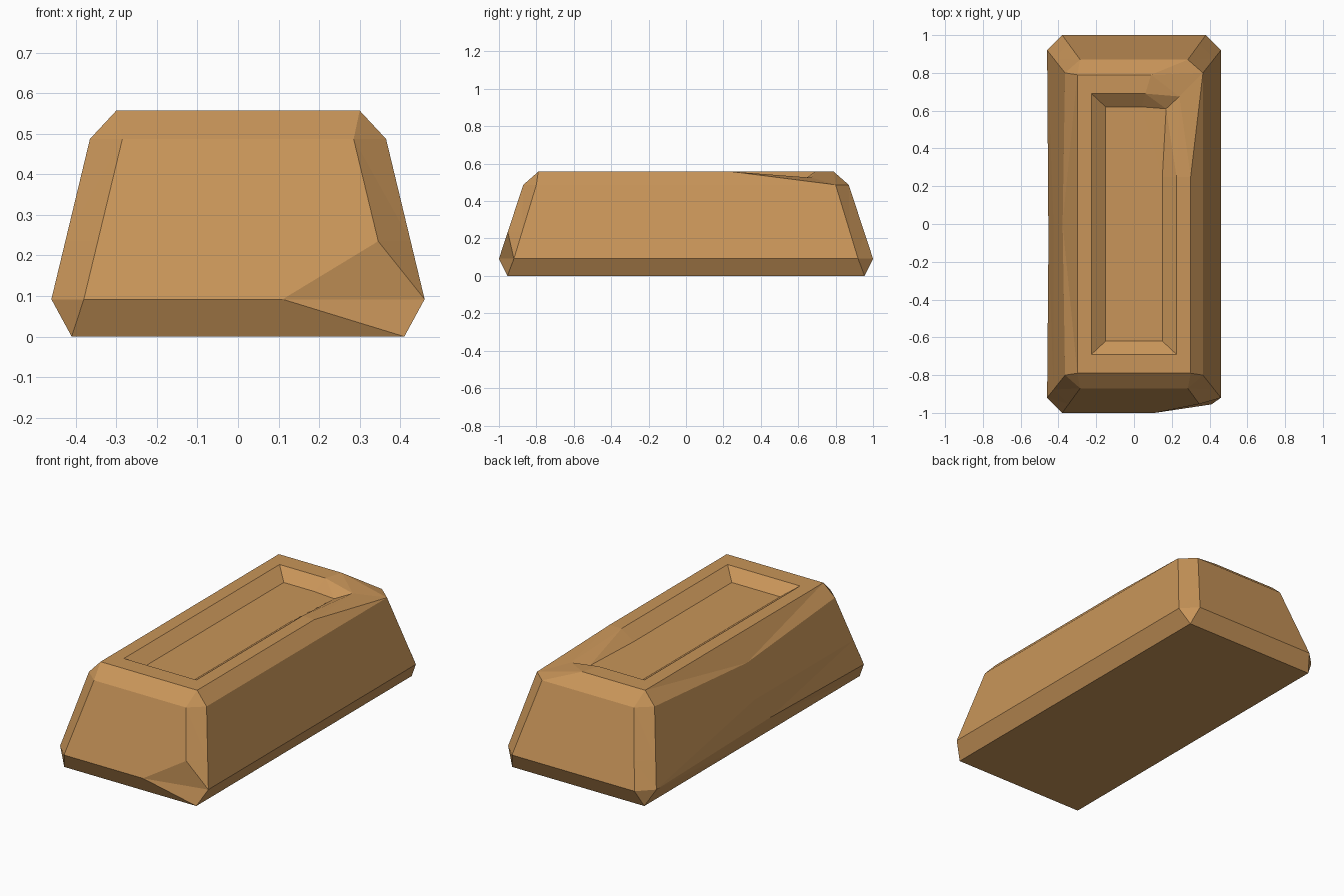
import bpy, bmesh
from mathutils import Vector

if "Cube" in bpy.data.objects:
    bpy.data.objects.remove(bpy.data.objects["Cube"])

# Column order in each ring (counter-clockwise from above)
FR, RF, RM, RB, BR, BL, LB, LM, LF, FL = range(10)


def ring(x, y, z, cx=0.0, cy=0.0):
    """Rectangle with corners cut by cx, cy plus a mid point on each long side."""
    a, b = x - cx, y - cy
    pts = [(a, -y), (x, -b), (x, 0.25), (x, b), (a, y),
           (-a, y), (-x, b), (-x, 0), (-x, -b), (-a, -y)]
    return [Vector((px, py, z)) for px, py in pts]


base = ring(0.41, 0.955, 0)
lower = ring(0.46, 1.0, 0.092, 0.08, 0.08)
upper = ring(0.365, 0.87, 0.487, 0.08, 0.07)
t = (0.235 - 0.092) / (0.487 - 0.092)
middle = [a.lerp(b, t) for a, b in zip(lower, upper)]
top = ring(0.30, 0.79, 0.557)
rim = ring(0.225, 0.69, 0.557)
floor = ring(0.15, 0.62, 0.503)

# Chipped lower front corner
lower[FR] = Vector((0.11, -1.0, 0.092))
# Chipped upper rear corner, running into the recess
top[RB] = upper[RB].copy()
top[BR] = Vector((0.09, 0.79, 0.557))
rim[RB], rim[BR] = Vector((0.24, 0.675, 0.525)), Vector((0.06, 0.69, 0.557))
floor[RB], floor[BR] = Vector((0.17, 0.61, 0.501)), Vector((0.04, 0.62, 0.503))
# Worn left edges
upper[LM] = Vector((-0.378, 0, 0.43))
lower[LM] = Vector((-0.453, -0.1, 0.105))

# Loft the rings and close both ends
bm = bmesh.new()
loops = [[bm.verts.new(p) for p in r]
         for r in (base, lower, middle, upper, top, rim, floor)]
for a, b in zip(loops, loops[1:]):
    for i in range(10):
        j = (i + 1) % 10
        bm.faces.new((a[i], a[j], b[j], b[i]))
bm.faces.new(loops[0][::-1])
bm.faces.new(loops[-1])
bmesh.ops.remove_doubles(bm, verts=bm.verts, dist=0.0005)
bmesh.ops.triangulate(bm, faces=bm.faces, quad_method='SHORT_EDGE')
bmesh.ops.recalc_face_normals(bm, faces=bm.faces)

mesh = bpy.data.meshes.new("ingot")
bm.to_mesh(mesh)
bm.free()
ingot = bpy.data.objects.new("ingot", mesh)
bpy.context.collection.objects.link(ingot)

mat = bpy.data.materials.new("copper brown")
mat.diffuse_color = (0.58, 0.30, 0.10, 1)
mat.use_nodes = True
mat.node_tree.nodes["Principled BSDF"].inputs["Base Color"].default_value = mat.diffuse_color
mesh.materials.append(mat)
